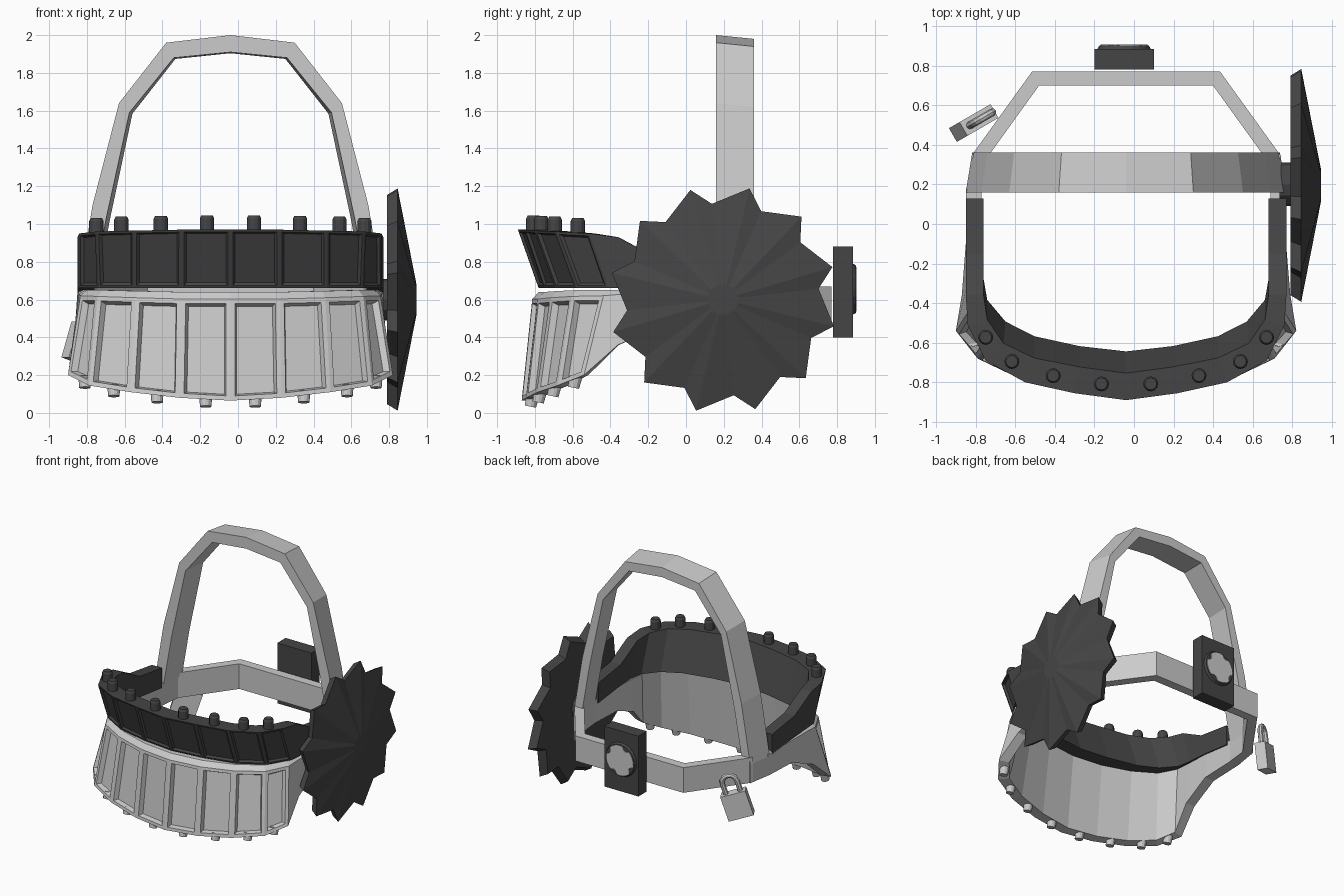
import bpy, bmesh, math
from mathutils import Vector, Matrix

if "Cube" in bpy.data.objects:
    bpy.data.objects.remove(bpy.data.objects["Cube"])

CX = -0.04  # symmetry plane of the headgear


def material(name, v):
    m = bpy.data.materials.new(name)
    m.diffuse_color = (v, v, v, 1)
    m.use_nodes = True
    m.node_tree.nodes["Principled BSDF"].inputs["Base Color"].default_value = m.diffuse_color
    return m


LIGHT = material("light steel", 0.6)
DARK = material("dark iron", 0.06)


def finish(bm, name, mat):
    bmesh.ops.recalc_face_normals(bm, faces=bm.faces[:])
    me = bpy.data.meshes.new(name)
    bm.to_mesh(me)
    bm.free()
    me.materials.append(mat)
    ob = bpy.data.objects.new(name, me)
    bpy.context.collection.objects.link(ob)
    return ob


def mirrored(half):
    """Half list from the middle outward -> full list from -x to +x."""
    left = [(-p[0][0], *p[0][1:]) for p in half]
    leftb = [(-p[1][0], *p[1][1:]) for p in half]
    full = [(a, b, p[2]) for a, b, p in zip(left, leftb, half)][::-1]
    return full + (half[1:] if half[0][0][0] == 0 else half)


def wall(name, mat, half, side=1, panels=0, lip=0.0, frame=0.02, depth=0.02):
    """Bent wall through stations (outer top, outer bottom, thickness); returns bolt seats."""
    st = mirrored(half)
    pts = [Vector(s[0][:2]) for s in st]
    seg = []
    for a, b in zip(pts, pts[1:]):
        t = (b - a).normalized()
        seg.append(Vector((-t.y, t.x)) * side)
    bm = bmesh.new()
    rings, tops, bots = [], [], []
    for i, (top, bot, th) in enumerate(st):
        n1, n2 = seg[max(i - 1, 0)], seg[min(i, len(seg) - 1)]
        n = (n1 + n2) / (1 + n1.dot(n2))
        n = Vector((n.x, n.y, 0))
        o = Vector((CX, 0, 0))
        t, b = Vector(top) + o, Vector(bot) + o
        ring = [t + n * th, t + n * lip, t.lerp(b, lip * 2.2), b, b + n * th]
        if lip == 0:
            ring.pop(2)
        rings.append([bm.verts.new(v) for v in ring])
        tops.append(t + n * th * 0.48)
        bots.append(b + n * th * 0.5)
    outer = []
    k = len(rings[0])
    mid = len(st) // 2
    for i in range(len(rings) - 1):
        for j in range(k):
            f = bm.faces.new((rings[i][j], rings[i + 1][j],
                              rings[i + 1][(j + 1) % k], rings[i][(j + 1) % k]))
            if j == k - 3 and mid - panels <= i < mid + panels:
                outer.append(f)
    bm.faces.new(rings[0])
    bm.faces.new(rings[-1])
    bmesh.ops.recalc_face_normals(bm, faces=bm.faces[:])
    if outer:  # recessed panels with raised frames
        bmesh.ops.inset_individual(bm, faces=outer, thickness=frame, use_even_offset=True)
        bmesh.ops.inset_individual(bm, faces=outer, thickness=0.012, depth=-depth,
                                   use_even_offset=True)
    finish(bm, name, mat)
    r = range(mid - panels, mid + panels)
    return [(tops[i] + tops[i + 1]) / 2 for i in r], [(bots[i] + bots[i + 1]) / 2 for i in r]


def cyl(name, mat, c, axis, r1, r2, h, n=12):
    bm = bmesh.new()
    bmesh.ops.create_cone(bm, cap_ends=True, segments=n, radius1=r1, radius2=r2, depth=h)
    q = Vector((0, 0, 1)).rotation_difference(Vector(axis))
    bmesh.ops.transform(bm, verts=bm.verts, matrix=Matrix.Translation(c) @ q.to_matrix().to_4x4())
    return finish(bm, name, mat)


def box(name, mat, size, matrix):
    bm = bmesh.new()
    bmesh.ops.create_cube(bm, size=1, matrix=matrix @ Matrix.Diagonal((*size, 1)))
    return finish(bm, name, mat)


# Upper jaw: dark, flaring outward to the top
upper = [((0, -.89, .97), (0, -.78, .66), .135), ((.26, -.855, .97), (.26, -.75, .66), .135),
         ((.51, -.80, .965), (.51, -.69, .66), .13), ((.71, -.69, .96), (.70, -.58, .66), .12),
         ((.80, -.51, .95), (.80, -.41, .66), .10), ((.81, -.36, .93), (.81, -.28, .66), .09),
         ((.81, -.15, .82), (.81, -.12, .65), .09), ((.81, .13, .78), (.81, .13, .62), .09)]
seats, _ = wall("upper_jaw", DARK, upper, panels=4, frame=.014, depth=.014)
for s in seats:
    cyl("upper_bolt", DARK, s + Vector((0, 0, .03)), (0, 0, 1), .038, .038, .06)
    cyl("upper_bolt_cap", DARK, s + Vector((0, 0, .068)), (0, 0, 1), .038, .03, .016)

# Lower jaw: light, deeper, narrowing into the side arms
lower = [((0, -.81, .64), (0, -.87, .065), .08), ((.26, -.78, .64), (.27, -.845, .08), .08),
         ((.50, -.71, .645), (.53, -.785, .11), .08), ((.70, -.60, .65), (.75, -.68, .145), .08),
         ((.79, -.43, .65), (.86, -.54, .2), .08), ((.80, -.30, .65), (.83, -.36, .36), .08),
         ((.81, -.10, .65), (.81, -.12, .46), .08), ((.81, .18, .65), (.81, .18, .47), .08)]
_, seats = wall("lower_jaw", LIGHT, lower, panels=4, lip=.03, frame=.024, depth=.035)
for s in seats:
    cyl("lower_bolt", LIGHT, s + Vector((0, 0, -.01)), (0, -.2, -1), .035, .03, .06)

# Rear strap
wall("rear_strap", LIGHT, [((.475, .77, .67), (.475, .77, .47), .07),
                           ((.785, .34, .67), (.785, .34, .47), .07)], side=-1)

# Head hoop: outer and inner outline, slightly smaller at the back
out = [(0, 2.0), (.34, 1.96), (.59, 1.64), (.73, 1.1), (.81, .62), (.81, .47)]
inn = [(0, 1.91), (.30, 1.88), (.535, 1.59), (.66, 1.02), (.73, .62), (.73, .47)]
bm = bmesh.new()
rings = []
full = [(-a[0], a[1], -b[0], b[1]) for a, b in zip(out, inn)][:0:-1] + \
       [(*a, *b) for a, b in zip(out, inn)]
for ox, oz, ix, iz in full:
    dz = .02 if oz > 1 else 0
    rings.append([bm.verts.new(p) for p in (
        (CX + ox, .16, oz), (CX + ox * .96, .36, oz - dz),
        (CX + ix * .97, .36, iz - dz * .3), (CX + ix, .16, iz))])
for a, b in zip(rings, rings[1:]):
    for j in range(4):
        bm.faces.new((a[j], b[j], b[(j + 1) % 4], a[(j + 1) % 4]))
bm.faces.new(rings[0])
bm.faces.new(rings[-1])
finish(bm, "head_hoop", LIGHT)

# Saw blade: twelve raked teeth, ridged cone face
bm = bmesh.new()
back, rim, hub = [], [], []
for i in range(24):
    ang = math.radians(16.5 + 30 * (i // 2) + (20 if i % 2 else 0))
    r = .51 if i % 2 else .605
    c, s = math.cos(ang), math.sin(ang)
    for lst, x, rad in ((back, .79, r - .035), (rim, .845, r), (hub, .945, .08)):
        lst.append(bm.verts.new((x, .195 + rad * c, .6 + rad * s)))
for i in range(24):
    j = (i + 1) % 24
    bm.faces.new((back[i], back[j], rim[j], rim[i]))
    bm.faces.new((rim[i], rim[j], hub[j], hub[i]))
bm.faces.new(hub)
centre = bm.verts.new((.79, .195, .6))
for i in range(24):
    bm.faces.new((back[i], back[(i + 1) % 24], centre))
finish(bm, "saw_blade", DARK)
cyl("blade_hub", DARK, (.765, .2, .6), (1, 0, 0), .11, .11, .06)

# Timer box with dial on the rear strap
box("timer_box", DARK, (.3, .105, .48), Matrix.Translation((-.05, .832, .64)))
cyl("dial_ring", DARK, (-.05, .888, .655), (0, 1, 0), .14, .125, .026, 20)
bm = bmesh.new()
verts = []
for i in range(32):
    a = math.tau * i / 32
    r = .095 if i % 8 in (2, 3) else .118
    verts.append(bm.verts.new((-.05 + r * math.cos(a), .902, .655 + r * math.sin(a))))
f = bm.faces.new(verts)
ext = bmesh.ops.extrude_face_region(bm, geom=[f])
bmesh.ops.translate(bm, verts=[v for v in ext["geom"] if isinstance(v, bmesh.types.BMVert)],
                    vec=(0, .004, 0))
finish(bm, "dial_plate", LIGHT)

# Padlock hanging from the strap, swung outward
M = Matrix.Translation((-.81, .51, .36)) @ Matrix.Rotation(math.radians(30), 4, 'Z') \
    @ Matrix.Rotation(math.radians(18), 4, 'Y')
box("padlock_body", LIGHT, (.19, .08, .2), M)
bm = bmesh.new()
path = [Vector((-.055, 0, .09))] + \
       [Vector((-.055 * math.cos(a), 0, .18 + .055 * math.sin(a)))
        for a in [math.pi * k / 6 for k in range(7)]] + [Vector((.055, 0, .09))]
rings = []
for i, p in enumerate(path):
    t = (path[min(i + 1, 8)] - path[max(i - 1, 0)]).normalized()
    u = Vector((t.z, 0, -t.x))
    rings.append([bm.verts.new(M @ (p + .02 * (u * math.cos(math.tau * k / 8)
                 + Vector((0, 1, 0)) * math.sin(math.tau * k / 8)))) for k in range(8)])
for a, b in zip(rings, rings[1:]):
    for j in range(8):
        bm.faces.new((a[j], b[j], b[(j + 1) % 8], a[(j + 1) % 8]))
finish(bm, "padlock_shackle", LIGHT)
